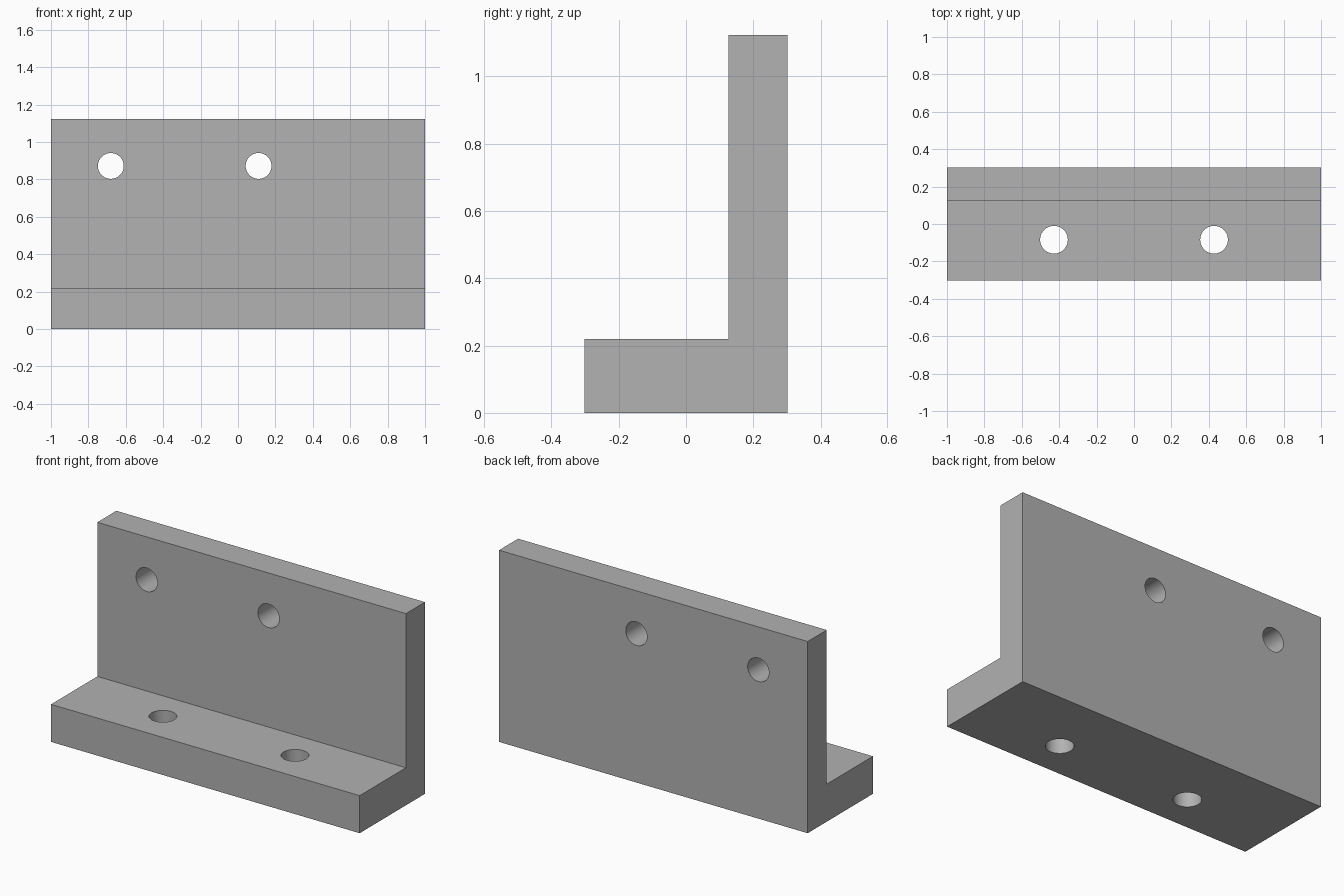
import bpy
import bmesh
from math import pi, radians

cube = bpy.data.objects.get("Cube")
if cube:
    bpy.data.objects.remove(cube, do_unlink=True)

HALF_LENGTH = 1.0
FRONT, STEP, BACK = -0.302, 0.126, 0.302
FOOT_TOP, HEIGHT = 0.22, 1.123

# Plain grey material
grey = bpy.data.materials.new("grey")
grey.use_nodes = True
colour = (0.445, 0.445, 0.445, 1)
grey.diffuse_color = colour
grey.node_tree.nodes["Principled BSDF"].inputs["Base Color"].default_value = colour

# L-shaped profile extruded along the length
profile = [(FRONT, 0), (BACK, 0), (BACK, HEIGHT),
           (STEP, HEIGHT), (STEP, FOOT_TOP), (FRONT, FOOT_TOP)]
bm = bmesh.new()
end = bm.faces.new([bm.verts.new((-HALF_LENGTH, y, z)) for y, z in profile])
side = bmesh.ops.extrude_face_region(bm, geom=[end])
moved = [v for v in side["geom"] if isinstance(v, bmesh.types.BMVert)]
bmesh.ops.translate(bm, verts=moved, vec=(2 * HALF_LENGTH, 0, 0))
bmesh.ops.recalc_face_normals(bm, faces=bm.faces)
mesh = bpy.data.meshes.new("angle_bracket")
bm.to_mesh(mesh)
bm.free()
mesh.materials.append(grey)
bracket = bpy.data.objects.new("angle_bracket", mesh)
bpy.context.collection.objects.link(bracket)


def drill(name, location, radius, depth, tilt=0):
    """Cut a round through hole in the bracket."""
    bpy.ops.mesh.primitive_cylinder_add(vertices=64, radius=radius, depth=depth,
                                        location=location, rotation=(tilt, 0, 0))
    cutter = bpy.context.object
    cutter.name = name
    cutter.hide_render = True
    cutter.data.materials.append(grey)
    bpy.context.view_layer.objects.active = bracket
    cut = bracket.modifiers.new(name, "BOOLEAN")
    cut.operation = "DIFFERENCE"
    cut.solver = "EXACT"
    cut.object = cutter
    bpy.ops.object.modifier_apply(modifier=cut.name)
    bpy.data.objects.remove(cutter, do_unlink=True)


# Holes through the upright wall
for x in (-0.68, 0.11):
    drill("wall_hole", (x, (STEP + BACK) / 2, 0.872), 0.069, 0.4, pi / 2)

# Holes through the foot
for x in (-0.428, 0.428):
    drill("foot_hole", (x, -0.084, FOOT_TOP / 2), 0.074, 0.5)

# Smooth hole walls, crisp edges
bpy.ops.object.select_all(action="DESELECT")
bracket.select_set(True)
bpy.context.view_layer.objects.active = bracket
bpy.ops.object.shade_smooth_by_angle(angle=radians(30))
